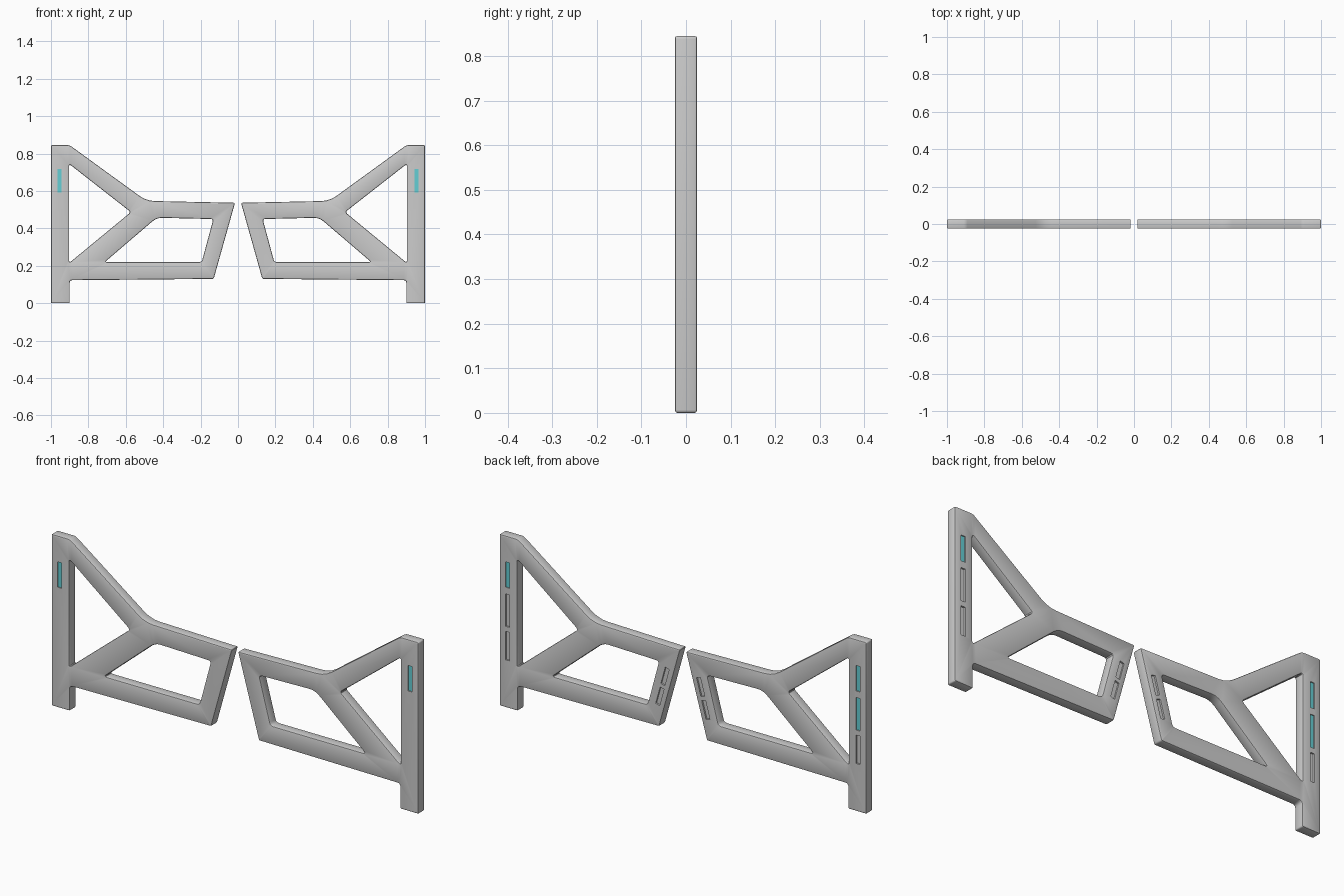
import bpy, bmesh, math
from mathutils import Matrix, Vector

if "Cube" in bpy.data.objects:
    bpy.data.objects.remove(bpy.data.objects["Cube"])


def material(name, rgb):
    m = bpy.data.materials.new(name)
    m.diffuse_color = (*rgb, 1)
    m.use_nodes = True
    m.node_tree.nodes["Principled BSDF"].inputs["Base Color"].default_value = m.diffuse_color
    return m


GREY = material("light grey", (0.6, 0.6, 0.6))
CYAN = material("cyan light", (0.13, 0.62, 0.66))

# Left gate leaf: outline runs counter-clockwise, openings clockwise (x, z, corner radius)
OUTLINE = [(-1, 0, .007), (-.9, 0, .007), (-.9, .123, .015), (-.13, .13, .007),
           (-.016, .537, .007), (-.49, .547, .045), (-.9, .845, .012), (-1, .845, .007)]
TRIANGLE = [(-.903, .745, .014), (-.573, .487, .014), (-.903, .215, .014)]
QUAD = [(-.712, .22, .014), (-.435, .457, .03), (-.132, .45, .014), (-.194, .22, .014)]
# Thickness profile: (y, inset), giving rounded rims
RIM = [(-.025, .006), (-.0233, .0018), (-.019, 0), (.019, 0), (.0233, .0018), (.025, .006)]


def rounded(corners, side):
    pts = [(Vector((x * side, z)), r) for x, z, r in corners]
    if side < 0:
        pts.reverse()
    out = []
    for i, (p, r) in enumerate(pts):
        a = p + (pts[i - 1][0] - p).normalized() * r
        b = p + (pts[(i + 1) % len(pts)][0] - p).normalized() * r
        for t in (0, .33, .67, 1):
            out.append(a * (1 - t) ** 2 + p * 2 * t * (1 - t) + b * t * t)
    return out


def inset(pts, d):
    res = []
    for i, p in enumerate(pts):
        u = (p - pts[i - 1]).normalized()
        v = (pts[(i + 1) % len(pts)] - p).normalized()
        n = Vector((-u.y, u.x)) + Vector((-v.y, v.x))
        res.append(p + n * (2 * d / n.length_squared))
    return res


def make_object(name, bm, mat):
    bmesh.ops.recalc_face_normals(bm, faces=bm.faces)
    me = bpy.data.meshes.new(name)
    bm.to_mesh(me)
    bm.free()
    me.materials.append(mat)
    ob = bpy.data.objects.new(name, me)
    bpy.context.collection.objects.link(ob)
    return ob


def leaf(name, side):
    bm = bmesh.new()
    caps = [[], []]
    for shape in (OUTLINE, TRIANGLE, QUAD):
        pts = rounded(shape, side)
        rings = [[bm.verts.new((p.x, y, p.y)) for p in inset(pts, d)] for y, d in RIM]
        n = len(pts)
        for a, b in zip(rings, rings[1:]):
            for i in range(n):
                j = (i + 1) % n
                bm.faces.new((a[i], a[j], b[j], b[i]))
        for cap, ring in zip(caps, (rings[0], rings[-1])):
            cap += [bm.edges.get((ring[i], ring[(i + 1) % n])) for i in range(n)]
    for cap in caps:
        bmesh.ops.triangle_fill(bm, use_beauty=True, edges=cap)
    return make_object(name, bm, GREY)


def boxes(name, items, depth, y_off, mat, width):
    # each item: x, z, length, tilt, front (-1) or back (+1)
    bm = bmesh.new()
    for x, z, length, tilt, face in items:
        m = (Matrix.Translation((x, face * y_off, z)) @ Matrix.Rotation(tilt, 4, 'Y')
             @ Matrix.Diagonal((width, depth, length, 1)))
        bmesh.ops.create_cube(bm, size=1, matrix=m)
    return make_object(name, bm, mat)


for label, s in (("left", 1), ("right", -1)):
    gate = leaf(label + "_gate_leaf", s)
    px = -.955 * s
    # Post slots, front and back, and tilted slots on the free end
    front = [(px, .655, .125, 0, -1)]
    back = [(px, .655, .125, 0, 1), (px, .48, .16, 0, 1), (px, .305, .14, 0, 1)]
    end = [(-.097 * s, .385, .09, .27 * s, 1), (-.125 * s, .28, .09, .27 * s, 1)]
    cutter = boxes(label + "_slot_cutter", front + back + end, .02, .027, GREY, .022)
    cutter.hide_render = True
    cutter.hide_set(True)
    mod = gate.modifiers.new("slots", 'BOOLEAN')
    mod.operation = 'DIFFERENCE'
    mod.solver = 'EXACT'
    mod.object = cutter
    # Light strips lying in the slots
    lit = front + (back[:2] if s > 0 else back[:1])
    boxes(label + "_light_strip", lit, .004, .018, CYAN, .0215)
    bpy.ops.object.select_all(action='DESELECT')
    gate.select_set(True)
    bpy.context.view_layer.objects.active = gate
    bpy.ops.object.modifier_apply(modifier="slots")
    bpy.ops.object.shade_smooth_by_angle(angle=math.radians(35))
    bpy.data.objects.remove(cutter)
